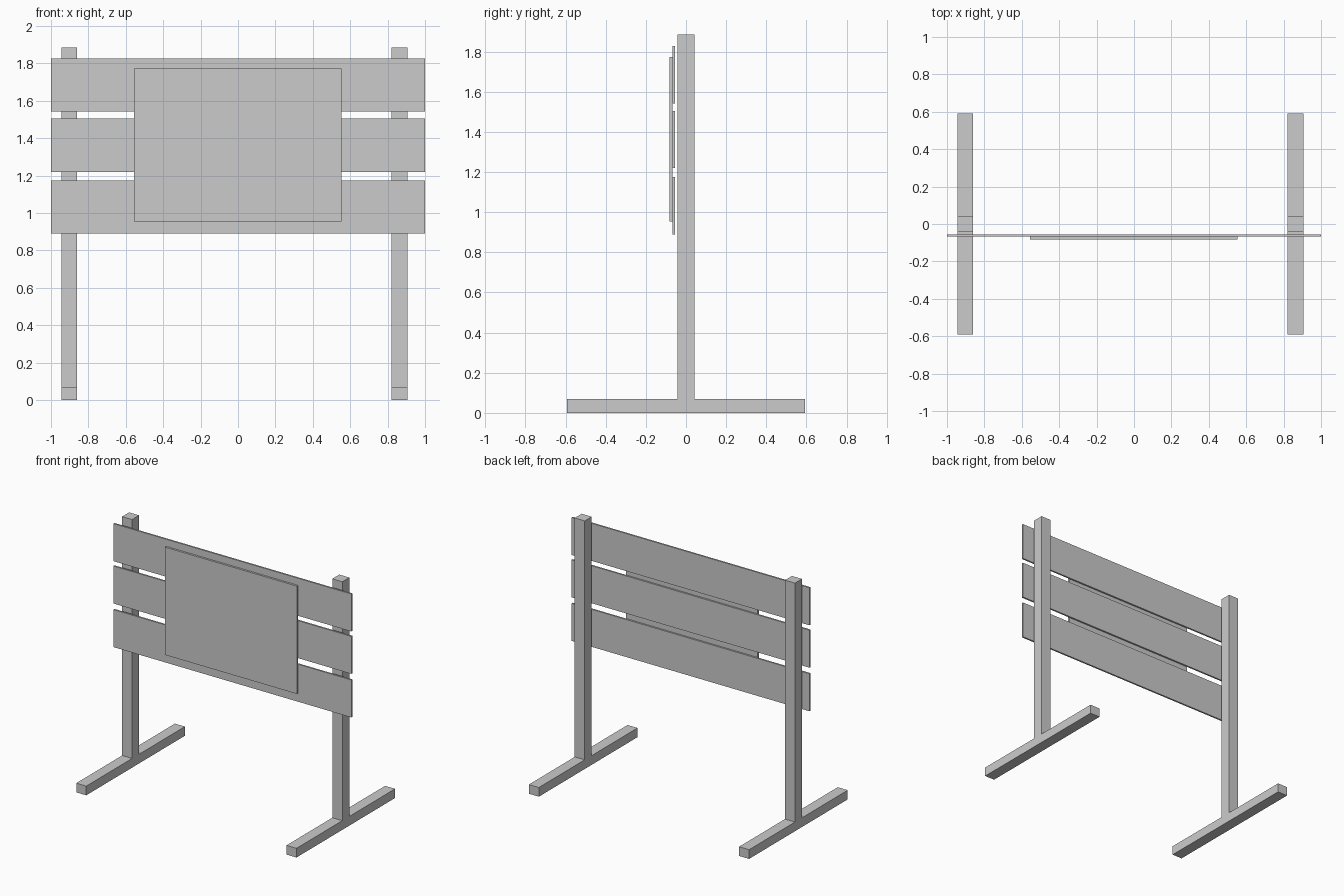
import bpy
import bmesh

if "Cube" in bpy.data.objects:
    bpy.data.objects.remove(bpy.data.objects["Cube"])


def finish(name, bm):
    bmesh.ops.recalc_face_normals(bm, faces=bm.faces)
    mesh = bpy.data.meshes.new(name)
    bm.to_mesh(mesh)
    bm.free()
    obj = bpy.data.objects.new(name, mesh)
    bpy.context.collection.objects.link(obj)
    return obj


def extrude_x(name, profile, x0, x1):
    """Extrude a closed (y, z) profile from x0 to x1."""
    bm = bmesh.new()
    face = bm.faces.new([bm.verts.new((x0, y, z)) for y, z in profile])
    ext = bmesh.ops.extrude_face_region(bm, geom=[face])
    moved = [v for v in ext["geom"] if isinstance(v, bmesh.types.BMVert)]
    bmesh.ops.translate(bm, verts=moved, vec=(x1 - x0, 0, 0))
    return finish(name, bm)


def board(name, x0, x1, y0, y1, z0, z1):
    return extrude_x(name, [(y0, z0), (y1, z0), (y1, z1), (y0, z1)], x0, x1)


# Upright posts, each in one piece with its ground foot (inverted T)
FOOT, POST, FOOT_TOP, TOP = 0.592, 0.042, 0.07, 1.885
t_profile = [(-FOOT, 0), (FOOT, 0), (FOOT, FOOT_TOP), (POST, FOOT_TOP),
             (POST, TOP), (-POST, TOP), (-POST, FOOT_TOP), (-FOOT, FOOT_TOP)]
for side, x in (("left", -0.903), ("right", 0.864)):
    extrude_x(f"{side}_post_and_foot", t_profile, x - 0.042, x + 0.042)

# Three horizontal planks
for name, z in (("lower", 0.889), ("middle", 1.220), ("upper", 1.542)):
    board(f"{name}_plank", -1.0, 1.0, -0.068, -0.055, z, z + 0.285)

# Display panel on the front of the planks
board("display_panel", -0.555, 0.553, -0.083, -0.068, 0.954, 1.773)
